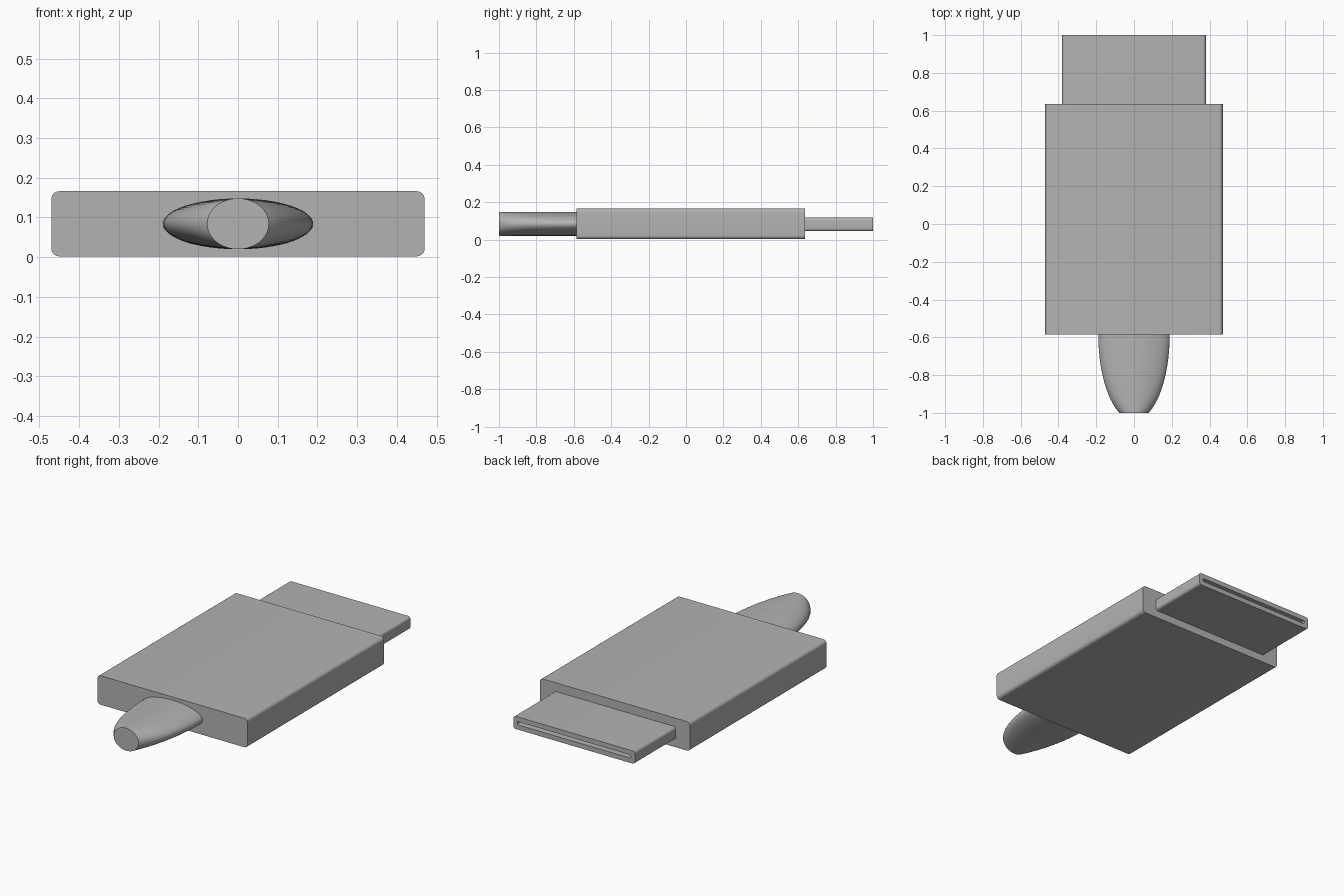
import bpy, bmesh, math

if "Cube" in bpy.data.objects:
    bpy.data.objects.remove(bpy.data.objects["Cube"])

ZC = 0.084  # shared centre height

# Dark grey plastic for every part
grey = bpy.data.materials.new("dark_grey")
grey.diffuse_color = (0.45, 0.45, 0.45, 1)
grey.use_nodes = True
grey.node_tree.nodes["Principled BSDF"].inputs["Base Color"].default_value = grey.diffuse_color


def rounded_rect(y, hw, hh, r, zc=ZC, seg=6):
    """Ring of points around a rounded rectangle in the XZ plane."""
    pts = []
    for k, (sx, sz) in enumerate([(1, 1), (-1, 1), (-1, -1), (1, -1)]):
        for i in range(seg + 1):
            a = (k + i / seg) * math.pi / 2
            pts.append((sx * (hw - r) + r * math.cos(a), y,
                        zc + sz * (hh - r) + r * math.sin(a)))
    return pts


def ellipse(y, hw, hh, zc=ZC, n=64):
    """Ring of points around an ellipse in the XZ plane."""
    return [(hw * math.cos(2 * math.pi * i / n), y,
             zc + hh * math.sin(2 * math.pi * i / n)) for i in range(n)]


def loft(name, rings):
    """Skin a series of rings and cap both ends."""
    bm = bmesh.new()
    vs = [[bm.verts.new(p) for p in ring] for ring in rings]
    n = len(rings[0])
    for a, b in zip(vs, vs[1:]):
        for i in range(n):
            j = (i + 1) % n
            bm.faces.new((a[i], a[j], b[j], b[i]))
    bm.faces.new(vs[0])
    bm.faces.new(vs[-1])
    bmesh.ops.recalc_face_normals(bm, faces=bm.faces)
    mesh = bpy.data.meshes.new(name)
    bm.to_mesh(mesh)
    bm.free()
    mesh.materials.append(grey)
    obj = bpy.data.objects.new(name, mesh)
    bpy.context.collection.objects.link(obj)
    bpy.ops.object.select_all(action='DESELECT')
    obj.select_set(True)
    bpy.context.view_layer.objects.active = obj
    bpy.ops.object.shade_smooth_by_angle(angle=math.radians(30))
    return obj


# Flat housing with rounded long edges
loft("housing", [rounded_rect(y, 0.47, 0.082, 0.02) for y in (-0.586, 0.635)])

# Plug with a thin slot sunk into its end
loft("plug", [
    rounded_rect(0.62, 0.38, 0.036, 0.015, 0.081),
    rounded_rect(1.0, 0.38, 0.036, 0.015, 0.081),
    rounded_rect(1.0, 0.355, 0.009, 0.007, 0.081),
    rounded_rect(0.66, 0.355, 0.009, 0.007, 0.081),
])

# Cable strain relief: constant height, width narrowing along an elliptical arc
steps = 16
rings = [ellipse(-0.575, 0.189, 0.064)]
for i in range(steps + 1):
    s = math.sin(math.asin(0.912) * i / steps)
    rings.append(ellipse(-0.586 - 0.414 * s / 0.912,
                         0.189 * math.sqrt(1 - s * s), 0.064))
loft("strain_relief", rings)
